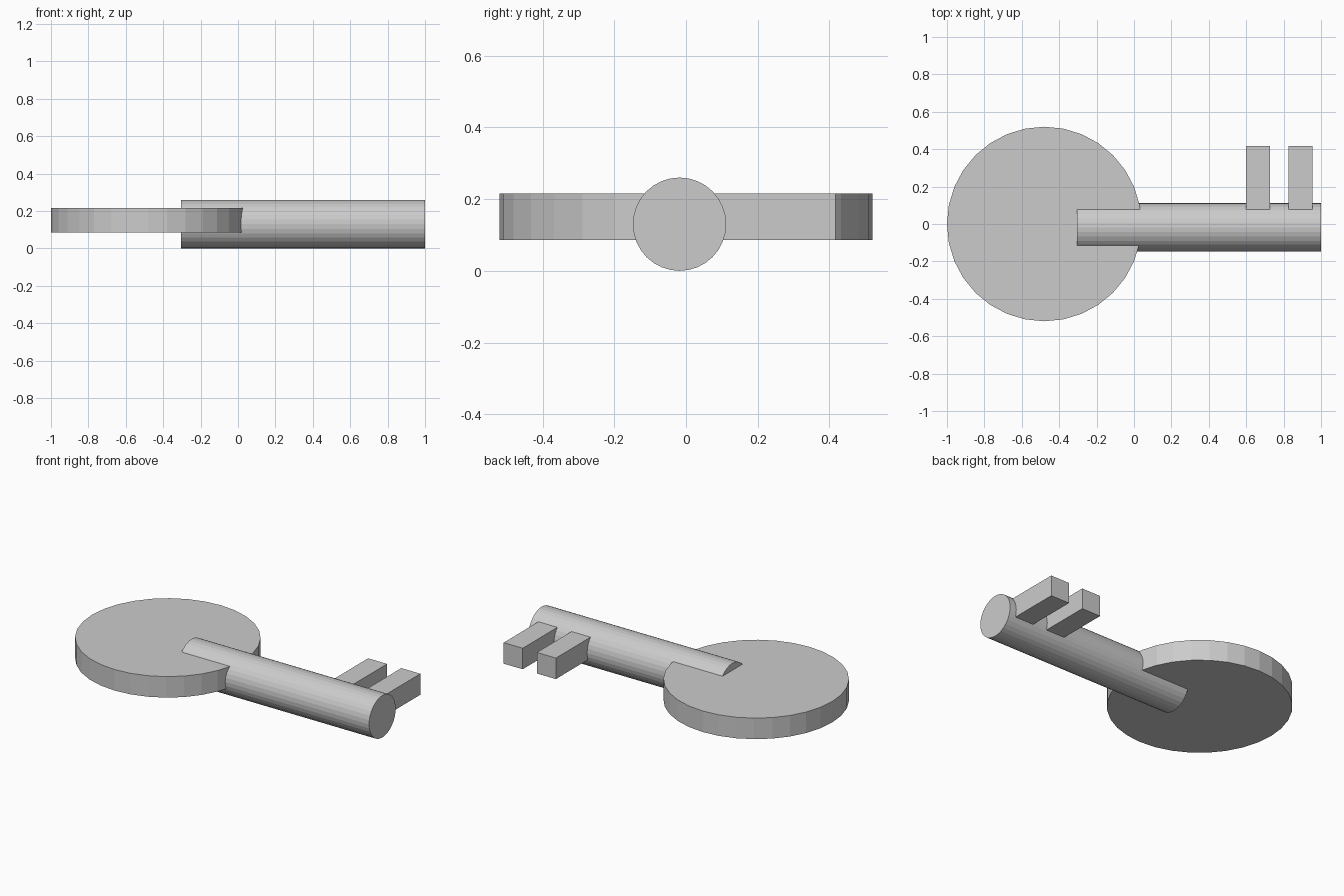
import bpy
from math import pi

if "Cube" in bpy.data.objects:
    bpy.data.objects.remove(bpy.data.objects["Cube"])

SIDES = 32
SHAFT_Y = -0.018
PLATE_Z, PLATE_T = 0.151, 0.13   # shared by the bow and the teeth


def cylinder(name, radius, depth, location, rotation=(0, 0, 0)):
    bpy.ops.mesh.primitive_cylinder_add(vertices=SIDES, radius=radius, depth=depth,
                                        location=location, rotation=rotation)
    bpy.context.object.name = name


def box(name, x0, x1, y0, y1):
    bpy.ops.mesh.primitive_cube_add(size=1, location=((x0 + x1) / 2, (y0 + y1) / 2, PLATE_Z))
    ob = bpy.context.object
    ob.name = name
    ob.scale = (x1 - x0, y1 - y0, PLATE_T)
    bpy.ops.object.transform_apply(location=False, rotation=False, scale=True)


# Round flat handle
cylinder("bow", 0.52, PLATE_T, (-0.48, 0, PLATE_Z))

# Round shaft, lying along x and sunk into the handle
cylinder("shaft", 0.13, 1.305, (0.3475, SHAFT_Y, 0.13), (0, pi / 2, 0))

# Two square teeth near the tip
for i, x in enumerate((0.598, 0.825)):
    box(f"tooth_{i + 1}", x, x + 0.13, SHAFT_Y, 0.417)
